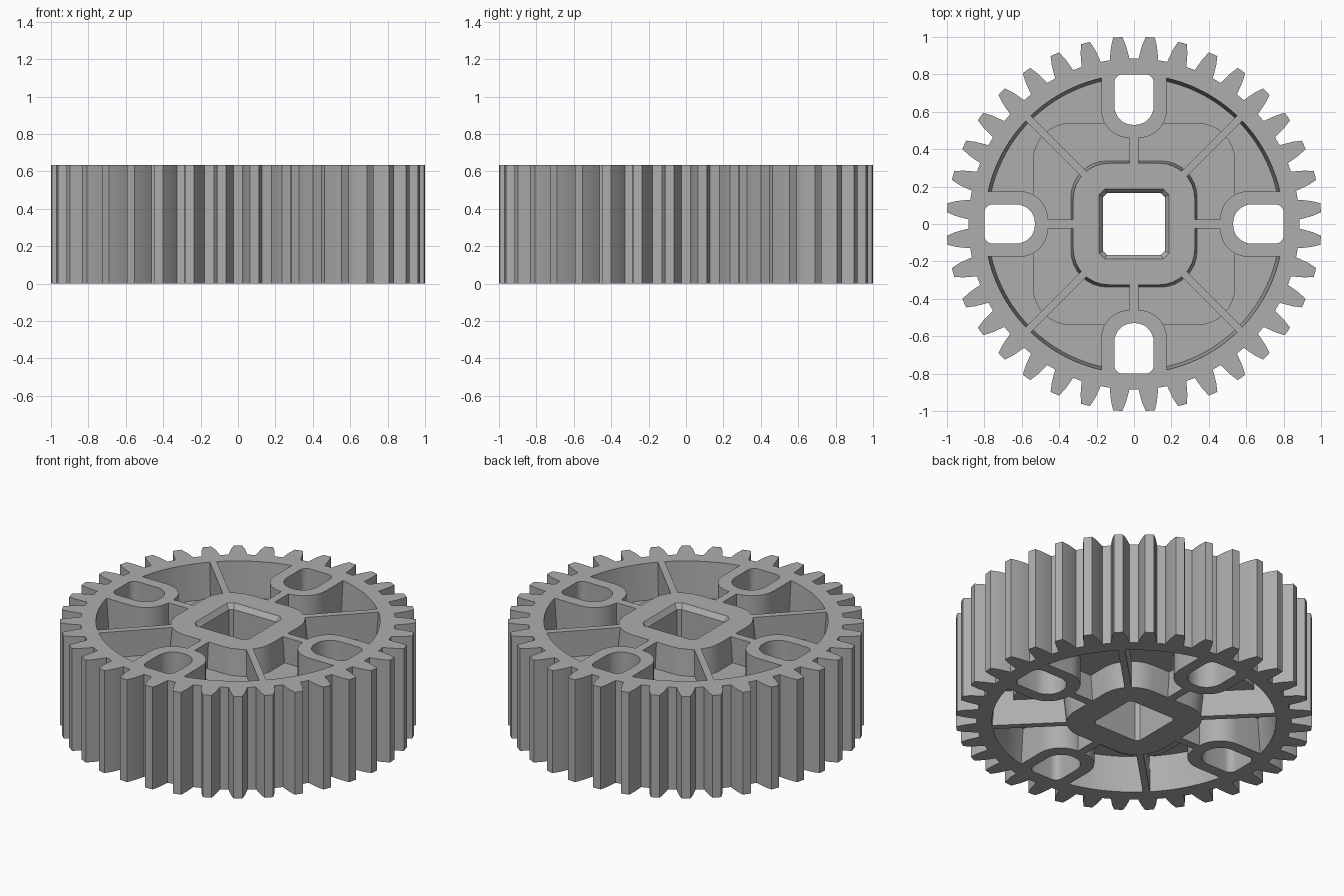
import bpy, bmesh, math
from math import sin, cos, radians
from mathutils import Matrix

if "Cube" in bpy.data.objects:
    bpy.data.objects.remove(bpy.data.objects["Cube"], do_unlink=True)

H = 0.635          # gear thickness
MID = H / 2
TEETH = 36

grey = bpy.data.materials.new("mid_grey")
grey.use_nodes = True
COLOUR = (0.42, 0.42, 0.42, 1)
grey.diffuse_color = COLOUR
grey.node_tree.nodes["Principled BSDF"].inputs["Base Color"].default_value = COLOUR


def circle(r, n=96):
    return [(r * cos(math.tau * i / n), r * sin(math.tau * i / n)) for i in range(n)]


def rounded(x0, x1, y0, y1, radii, n=8):
    """Rounded rectangle; radii run from the +x+y corner counter-clockwise."""
    pts = []
    corners = [(x1, y1, -1, -1), (x0, y1, 1, -1), (x0, y0, 1, 1), (x1, y0, -1, 1)]
    for k, ((x, y, sx, sy), r) in enumerate(zip(corners, radii)):
        for i in range(n + 1):
            a = radians(90 * (k + i / n))
            pts.append((x + sx * r + r * cos(a), y + sy * r + r * sin(a)))
    return pts


def square(half, r, n=8):
    return rounded(-half, half, -half, half, [r] * 4, n)


def loft(name, levels, turn=0):
    """Solid skinned through outlines given as (height, points)."""
    bm = bmesh.new()
    rings = [[bm.verts.new((x, y, z)) for x, y in pts] for z, pts in levels]
    n = len(rings[0])
    for low, high in zip(rings, rings[1:]):
        for i in range(n):
            j = (i + 1) % n
            bm.faces.new((low[i], low[j], high[j], high[i]))
    bm.faces.new(rings[0][::-1])
    bm.faces.new(rings[-1])
    bmesh.ops.remove_doubles(bm, verts=bm.verts, dist=1e-5)
    bmesh.ops.recalc_face_normals(bm, faces=bm.faces)
    bm.transform(Matrix.Rotation(radians(turn), 4, "Z"))
    mesh = bpy.data.meshes.new(name)
    bm.to_mesh(mesh)
    bm.free()
    mesh.materials.append(grey)
    ob = bpy.data.objects.new(name, mesh)
    bpy.context.collection.objects.link(ob)
    return ob


def prism(name, pts, z0=0, z1=H, turn=0):
    return loft(name, [(z0, pts), (z1, pts)], turn)


def combine(target, tool, operation):
    mod = target.modifiers.new(operation.lower(), "BOOLEAN")
    mod.operation, mod.solver, mod.object = operation, "EXACT", tool
    bpy.context.view_layer.objects.active = target
    bpy.ops.object.modifier_apply(modifier=mod.name)
    bpy.data.objects.remove(tool, do_unlink=True)


# Toothed rim
flank = [(0.885, -3.4), (0.907, -3.1), (0.955, -2.4), (1.002, -1.4)]
tooth = flank + [(r, -a) for r, a in reversed(flank)]
outline = []
for t in range(TEETH):
    for r, a in tooth:
        ang = radians(360 / TEETH * (t + 0.5) + a)
        outline.append((r * cos(ang), r * sin(ang)))
gear = prism("gear_wheel", outline)

# Drafted opening inside the rim
combine(gear, loft("rim_opening", [(-0.01, circle(0.80)), (MID, circle(0.775)),
                                   (H + 0.01, circle(0.80))]), "DIFFERENCE")

# Thin outer web, thicker inner web and drafted hub
combine(gear, prism("outer_web", circle(0.83), 0.22, H - 0.22), "UNION")
combine(gear, prism("inner_web", square(0.54, 0.2), 0.16, H - 0.16), "UNION")
combine(gear, loft("hub", [(0, square(0.325, 0.19)), (MID, square(0.35, 0.2)),
                           (H, square(0.325, 0.19))]), "UNION")

# Ribs and slot bosses
for k in range(4):
    combine(gear, prism("diagonal_rib", rounded(0.2, 0.84, -0.02, 0.02, [0.001] * 4, 1),
                        turn=90 * k + 45), "UNION")
    combine(gear, prism("short_rib", rounded(0.2, 0.6, -0.025, 0.025, [0.001] * 4, 1),
                        turn=90 * k), "UNION")
    combine(gear, prism("slot_boss", rounded(0.46, 0.84, -0.175, 0.175,
                                             [0.001, 0.15, 0.15, 0.001]), turn=90 * k), "UNION")

# Slots through the bosses
for k in range(4):
    combine(gear, prism("slot_cutter", rounded(0.53, 0.80, -0.105, 0.105,
                                               [0.045, 0.1, 0.1, 0.045]),
                        -0.05, H + 0.05, 90 * k), "DIFFERENCE")

# Square bore with a bevelled upper lip
bore, lip = square(0.165, 0.02, 1), square(0.187, 0.03, 1)
combine(gear, loft("bore_cutter", [(-0.05, bore), (H - 0.03, bore), (H, lip),
                                   (H + 0.05, lip)]), "DIFFERENCE")

# Smooth the curved walls, keep edges crisp
bpy.ops.object.select_all(action="DESELECT")
gear.select_set(True)
bpy.context.view_layer.objects.active = gear
bpy.ops.object.shade_smooth_by_angle(angle=radians(20))
